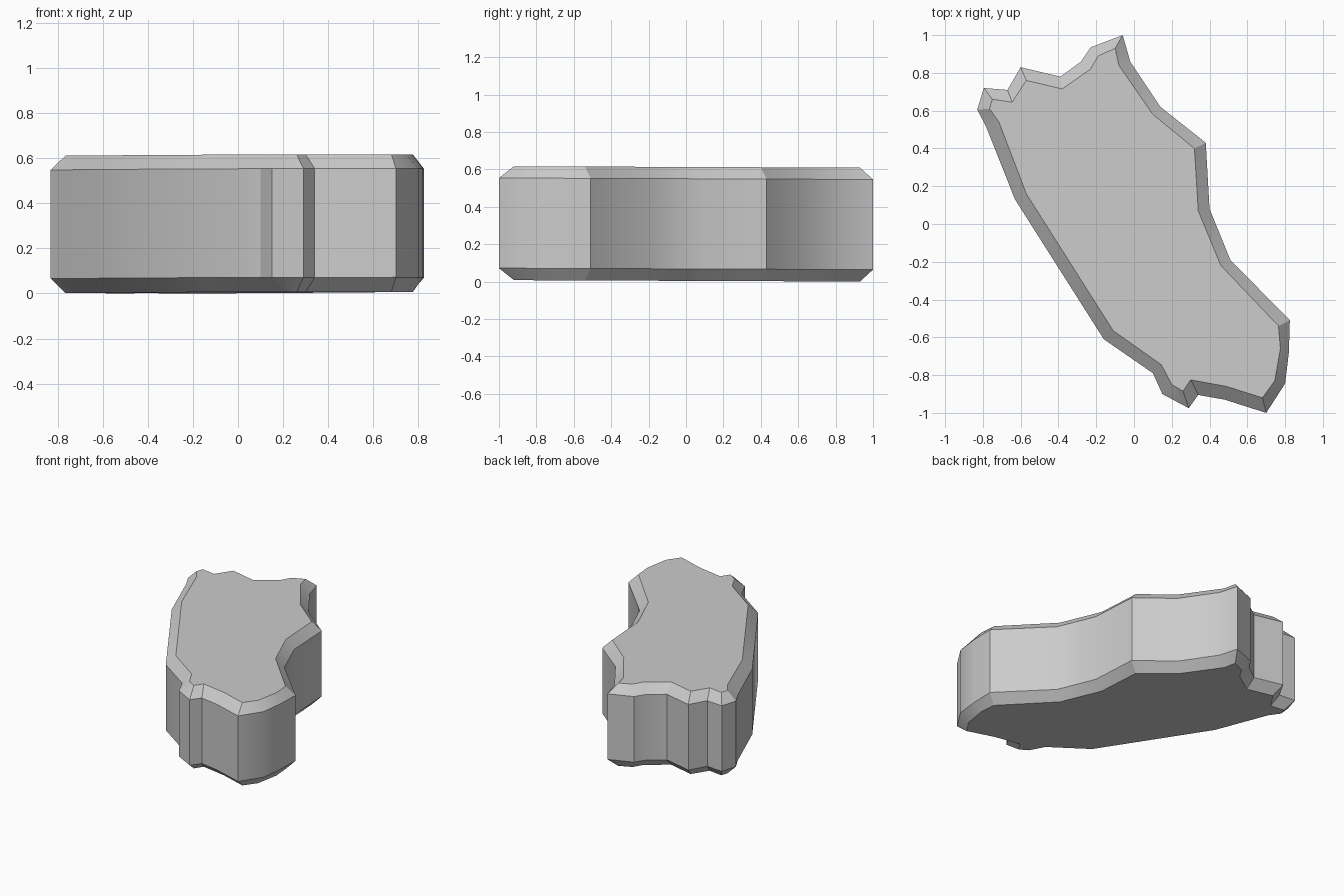
import bpy, bmesh, math

# Slab outline: (outer x, outer y, chamfered inner x, inner y)
OUTLINE = [
    (-0.06, 1.00, -0.10, 0.93), (-0.02, 0.86, -0.08, 0.84),
    (0.14, 0.62, 0.10, 0.58), (0.38, 0.43, 0.32, 0.40),
    (0.40, 0.08, 0.34, 0.07), (0.51, -0.19, 0.46, -0.22),
    (0.825, -0.51, 0.765, -0.54), (0.82, -0.68, 0.775, -0.66),
    (0.80, -0.845, 0.745, -0.83), (0.70, -1.00, 0.68, -0.92),
    (0.48, -0.93, 0.49, -0.86), (0.34, -0.905, 0.30, -0.825),
    (0.29, -0.975, 0.26, -0.885), (0.15, -0.90, 0.20, -0.85),
    (0.10, -0.79, 0.145, -0.745), (-0.16, -0.61, -0.11, -0.565),
    (-0.63, 0.13, -0.57, 0.16), (-0.785, 0.52, -0.715, 0.54),
    (-0.83, 0.605, -0.765, 0.61), (-0.795, 0.72, -0.75, 0.66),
    (-0.67, 0.71, -0.645, 0.645), (-0.60, 0.83, -0.57, 0.76),
    (-0.39, 0.78, -0.38, 0.715), (-0.28, 0.86, -0.23, 0.82),
    (-0.23, 0.935, -0.19, 0.89),
]
TILT = -0.004  # the slab leans very slightly front to back

bm = bmesh.new()


def ring(z, inner):
    k = 2 if inner else 0
    return [bm.verts.new((p[k], p[k + 1], z + TILT * p[k + 1])) for p in OUTLINE]


# Bottom edge, lower chamfer, upper chamfer, top edge
rings = [ring(0.004, True), ring(0.068, False), ring(0.55, False), ring(0.613, True)]
n = len(OUTLINE)
for a, b in zip(rings, rings[1:]):
    for i in range(n):
        j = (i + 1) % n
        bm.faces.new((a[i], a[j], b[j], b[i]))

# Flat top and bottom
bm.faces.new(rings[0])
bm.faces.new(rings[-1])
bmesh.ops.recalc_face_normals(bm, faces=bm.faces)

mesh = bpy.data.meshes.new("stone_slab")
bm.to_mesh(mesh)
bm.free()
slab = bpy.data.objects.new("stone_slab", mesh)
bpy.context.collection.objects.link(slab)

# Soft walls, crisp chamfers
bpy.context.view_layer.objects.active = slab
slab.select_set(True)
bpy.ops.object.shade_smooth_by_angle(angle=math.radians(30))
